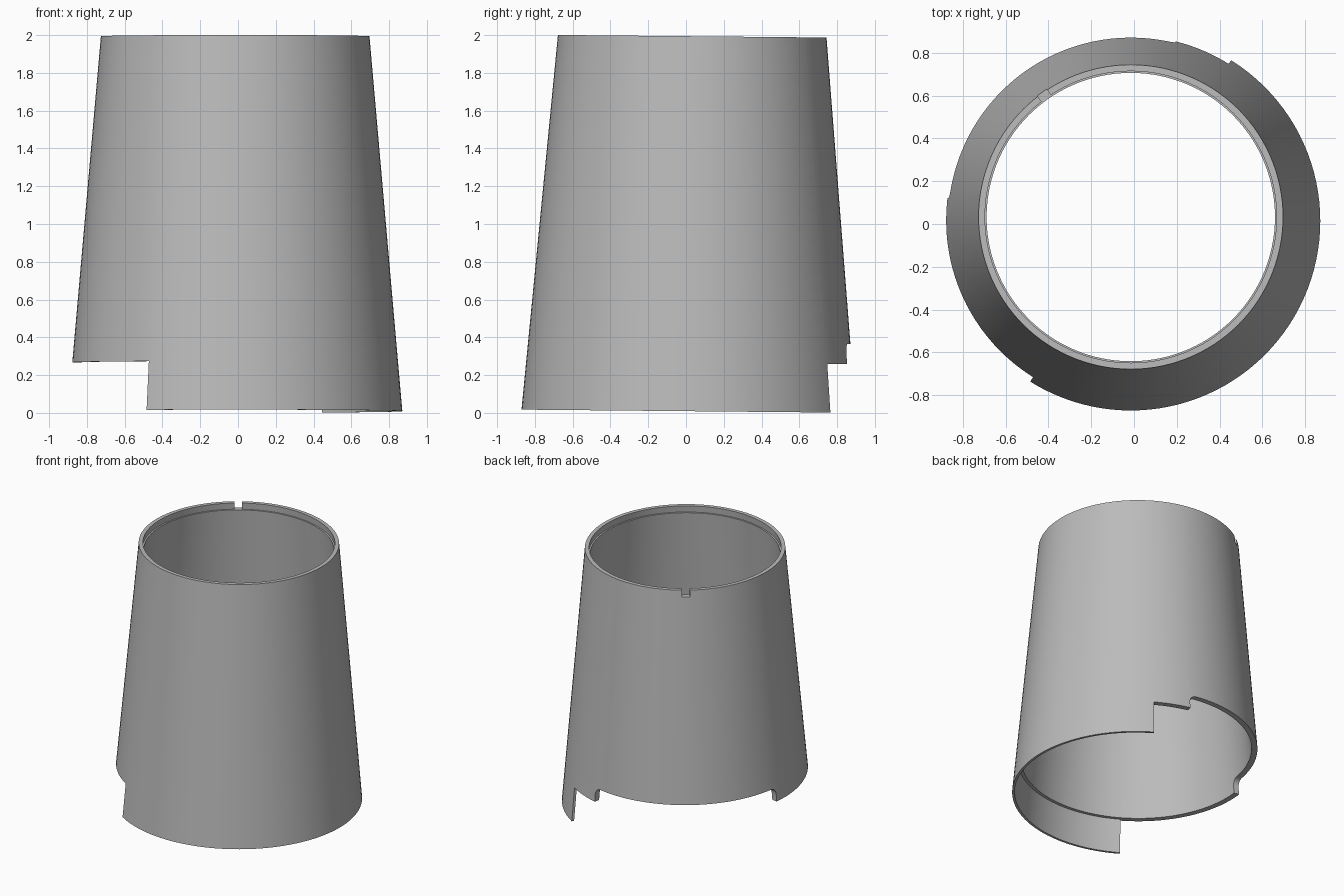
import bpy, bmesh, math
from mathutils import Matrix

if "Cube" in bpy.data.objects:
    bpy.data.objects.remove(bpy.data.objects["Cube"], do_unlink=True)

# Main dimensions
HEIGHT, R_BOTTOM, R_TOP = 1.985, 0.885, 0.711
DEPTHS = [0, 0.018, 0.030, 0.042]        # wall layers, measured inward
STEP_LOW, STEP_HIGH = 0.258, 0.364       # heights of the stepped lower edge
LEDGE = HEIGHT - 0.05                    # seat inside the top rim
SKIRT_START, SKIRT_END = 238, 418        # long lower skirt, degrees
CUT_START, CUT_END = 76, 173             # raised cut-out at the back
NOTCH_START, NOTCH_END = 123.3, 127.7    # slot in the top rim
FILLET, FILLET_DEG = 0.05, 3.4

# Angles around the wall, with extra divisions at every feature
marks = {SKIRT_START, SKIRT_END - 360, CUT_START, CUT_END, NOTCH_START, NOTCH_END}
for i in range(1, 7):
    step = FILLET_DEG * (1 - math.cos(math.radians(15 * i)))
    marks |= {CUT_START + step, CUT_END - step}
regular = [a for a in range(0, 360, 3) if all(abs(a - m) > 0.8 for m in marks)]
angles = sorted(marks | set(regular))
COUNT = len(angles)


def cut_height(angle):
    """Height of the cut-out edge, with rounded inner corners."""
    edge = min(angle - CUT_START, CUT_END - angle)
    if not -0.001 <= edge < FILLET_DEG:
        return STEP_HIGH
    u = 1 - max(edge, 0) / FILLET_DEG
    return STEP_HIGH - FILLET * (1 - math.sqrt(max(0, 1 - u * u)))


def is_solid(layer, sector, band):
    if not (0 <= layer < 3 and 0 <= band < 4):
        return False
    start = angles[sector % COUNT]
    end = angles[(sector + 1) % COUNT]
    if end < start:
        end += 360
    mid = (start + end) / 2
    if band == 0:
        in_skirt = mid > SKIRT_START or mid < SKIRT_END - 360
        return layer == 0 and in_skirt
    if band == 1:
        return not CUT_START < mid < CUT_END
    if band == 3:
        return layer < 2 and not NOTCH_START < mid < NOTCH_END
    return True


bm = bmesh.new()
cache = {}


def corner(layer, sector, level):
    sector %= COUNT
    key = (layer, sector, level)
    if key not in cache:
        a = angles[sector]
        z = [0, STEP_LOW, cut_height(a), LEDGE, HEIGHT][level]
        r = R_BOTTOM + (R_TOP - R_BOTTOM) * z / HEIGHT - DEPTHS[layer]
        t = math.radians(a)
        cache[key] = bm.verts.new((r * math.cos(t), r * math.sin(t), z))
    return cache[key]


# Tapered wall: add a face wherever solid wall meets open space
SQUARE = [(0, 0), (1, 0), (1, 1), (0, 1)]
for layer in range(3):
    for sector in range(COUNT):
        for band in range(4):
            cell = (layer, sector, band)
            if not is_solid(*cell):
                continue
            for axis in range(3):
                for side in (0, 1):
                    beside = list(cell)
                    beside[axis] += 2 * side - 1
                    if is_solid(*beside):
                        continue
                    ring = []
                    for u, v in SQUARE:
                        p = list(cell)
                        p[axis] += side
                        p[(axis + 1) % 3] += u
                        p[(axis + 2) % 3] += v
                        ring.append(corner(*p))
                    bm.faces.new(ring)
bmesh.ops.recalc_face_normals(bm, faces=bm.faces[:])

# Slight backward lean and final placement
lean = Matrix.Translation((-0.015, 0.014, 0.009)) @ Matrix.Rotation(-0.0095, 4, 'X')
bm.transform(lean)
mesh = bpy.data.meshes.new("tapered_sleeve")
bm.to_mesh(mesh)
bm.free()
sleeve = bpy.data.objects.new("tapered_sleeve", mesh)
bpy.context.collection.objects.link(sleeve)

# Material
grey = bpy.data.materials.new("plain_grey")
grey.use_nodes = True
color = (0.5, 0.5, 0.5, 1)
grey.diffuse_color = color
grey.node_tree.nodes["Principled BSDF"].inputs["Base Color"].default_value = color
mesh.materials.append(grey)

# Smooth wall with crisp edges
bpy.ops.object.select_all(action='DESELECT')
sleeve.select_set(True)
bpy.context.view_layer.objects.active = sleeve
bpy.ops.object.shade_smooth_by_angle(angle=math.radians(30))
